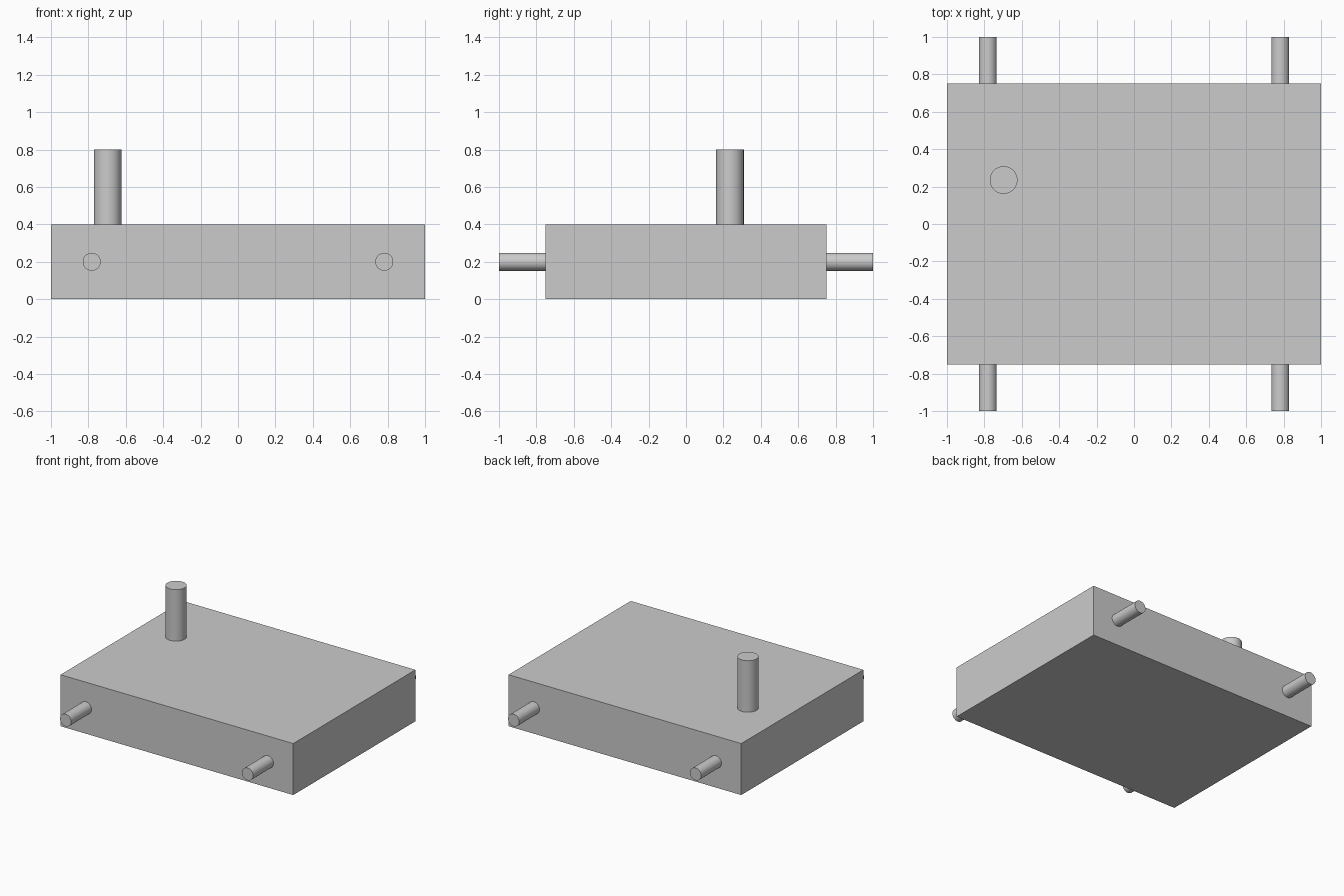
import bpy
import math

cube = bpy.data.objects.get("Cube")
if cube:
    bpy.data.objects.remove(cube, do_unlink=True)

# Plain grey for every part
GREY = (0.6, 0.6, 0.6, 1.0)
grey = bpy.data.materials.new("plain grey")
grey.use_nodes = True
grey.diffuse_color = GREY
grey.node_tree.nodes["Principled BSDF"].inputs["Base Color"].default_value = GREY


def finish(name):
    obj = bpy.context.object
    obj.name = name
    obj.data.materials.append(grey)
    return obj


def rod(name, radius, length, location, rotation=(0, 0, 0)):
    bpy.ops.mesh.primitive_cylinder_add(
        vertices=48, radius=radius, depth=length, location=location, rotation=rotation)
    finish(name)
    bpy.ops.object.shade_smooth_by_angle(angle=math.radians(30))


# Flat rectangular body
bpy.ops.mesh.primitive_cube_add(size=1, location=(0, 0, 0.2))
body = finish("body")
body.scale = (2, 1.5, 0.4)
bpy.ops.object.transform_apply(location=False, rotation=False, scale=True)

# Upright post on the top
rod("post", 0.074, 0.4, (-0.697, 0.235, 0.6))

# Four axle stubs on the front and back
for end, y in (("front", -0.875), ("back", 0.875)):
    for side, x in (("left", 0.782), ("right", -0.782)):
        rod(f"{end}_{side}_axle", 0.048, 0.25, (x, y, 0.2), (math.pi / 2, 0, 0))
